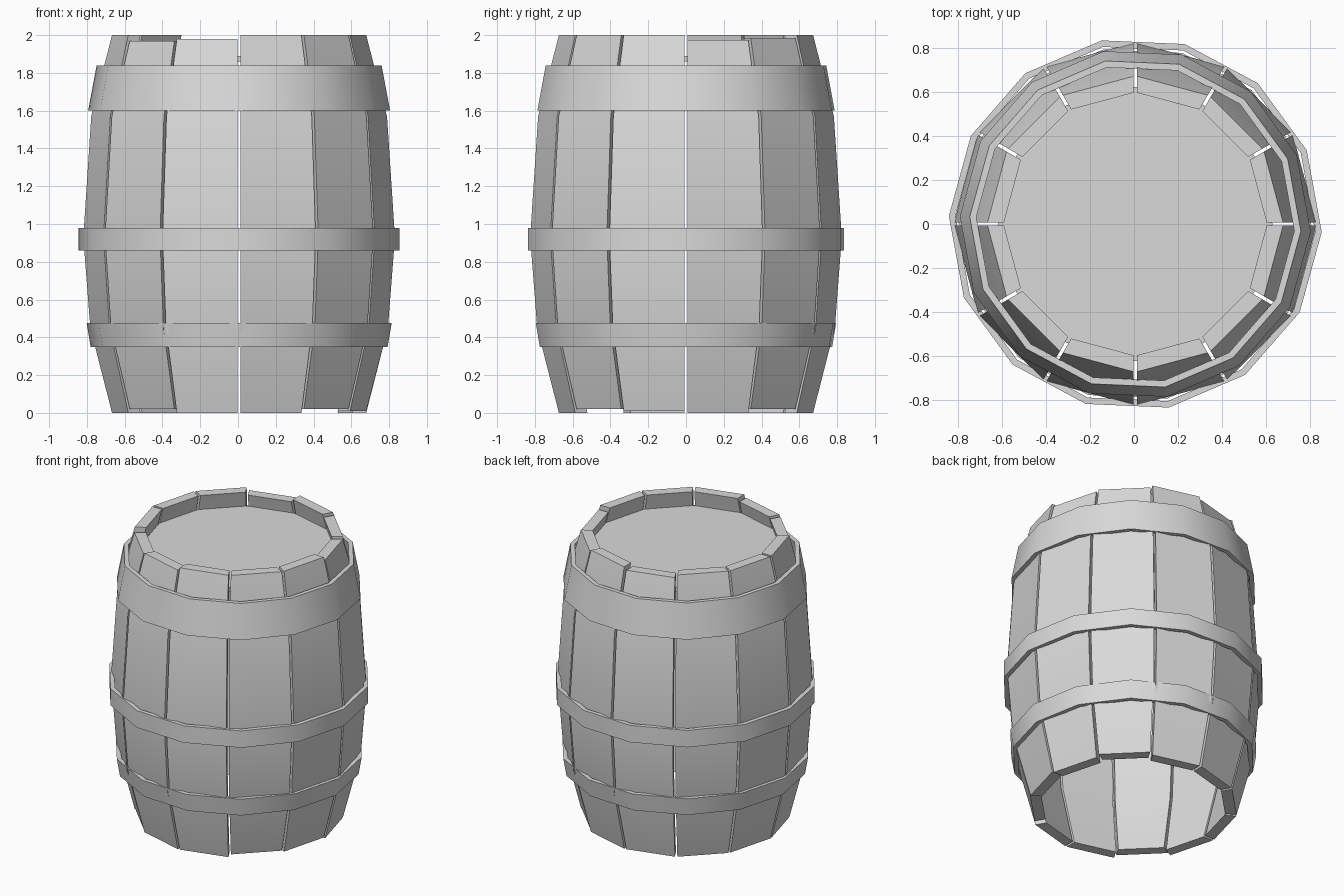
import bpy
import bmesh
from math import sin, cos, pi, radians

if "Cube" in bpy.data.objects:
    bpy.data.objects.remove(bpy.data.objects["Cube"], do_unlink=True)

grey = bpy.data.materials.new("plain grey")
grey.use_nodes = True
tone = (0.7, 0.7, 0.7, 1)
grey.diffuse_color = tone
grey.node_tree.nodes["Principled BSDF"].inputs["Base Color"].default_value = tone

CENTRE_X = 0.006


def skin_rings(name, rings, closed):
    """Bridge matching rings of points; cap the ends or close the loop."""
    bm = bmesh.new()
    loops = [[bm.verts.new(p) for p in ring] for ring in rings]
    n = len(loops[0])
    for a, b in zip(loops, loops[1:] + (loops[:1] if closed else [])):
        for i in range(n):
            j = (i + 1) % n
            bm.faces.new((a[i], a[j], b[j], b[i]))
    if not closed:
        bm.faces.new(loops[0])
        bm.faces.new(loops[-1])
    bmesh.ops.recalc_face_normals(bm, faces=bm.faces[:])
    mesh = bpy.data.meshes.new(name)
    bm.to_mesh(mesh)
    bm.free()
    mesh.materials.append(grey)
    obj = bpy.data.objects.new(name, mesh)
    bpy.context.collection.objects.link(obj)
    obj.location.x = CENTRE_X
    bpy.ops.object.select_all(action="DESELECT")
    obj.select_set(True)
    bpy.context.view_layer.objects.active = obj
    bpy.ops.object.shade_smooth_by_angle(angle=radians(30))
    return obj


# Staves: twelve separate bowed planks with narrow gaps and uneven ends
STAVES = 12
GAP = 0.016
THICK = 0.075
HALF = pi / STAVES
bow = [(0, 0.675), (0.45, 0.79), (0.93, 0.827), (1.57, 0.785), (2, 0.675)]
low_top = {0: 0.025, 1: 0.015, 3: 0.02, 7: 0.03, 8: 0.02}
high_foot = {1: 0.02, 7: 0.02, 10: 0.02, 11: 0.01}


def stave(index):
    mid = HALF * (2 * index + 1)
    rings = []
    for z, radius in bow:
        if z == 0:
            z += high_foot.get(index, 0)
        elif z == 2:
            z -= low_top.get(index, 0)
        ring = []
        for r, side in ((radius, -1), (radius, 1), (radius - THICK, 1), (radius - THICK, -1)):
            out = r * cos(HALF)
            across = side * (r * sin(HALF) - GAP / 2)
            ring.append((out * cos(mid) - across * sin(mid),
                         out * sin(mid) + across * cos(mid), z))
        rings.append(ring)
    skin_rings(f"stave_{index + 1}", rings, False)


for k in range(STAVES):
    stave(k)


# Hoops: fourteen-sided bands around the staves
def hoop(name, z0, r0, z1, r1, thick=0.03, sides=14):
    section = [(r0, z0), (r1, z1), (r1 - thick, z1), (r0 - thick, z0)]
    rings = []
    for i in range(sides):
        a = 2 * pi * i / sides - radians(2.5)
        rings.append([(r * cos(a), r * sin(a), z) for r, z in section])
    skin_rings(name, rings, True)


hoop("lower_hoop", 0.35, 0.787, 0.475, 0.808)
hoop("middle_hoop", 0.86, 0.85, 0.98, 0.85)
hoop("upper_hoop", 1.6, 0.8, 1.84, 0.755)

# Lid: recessed board just below the top ends of the staves
skin_rings("lid", [[(0.625 * cos(2 * HALF * i), 0.625 * sin(2 * HALF * i), z)
                    for i in range(STAVES)] for z in (1.86, 1.89)], False)
